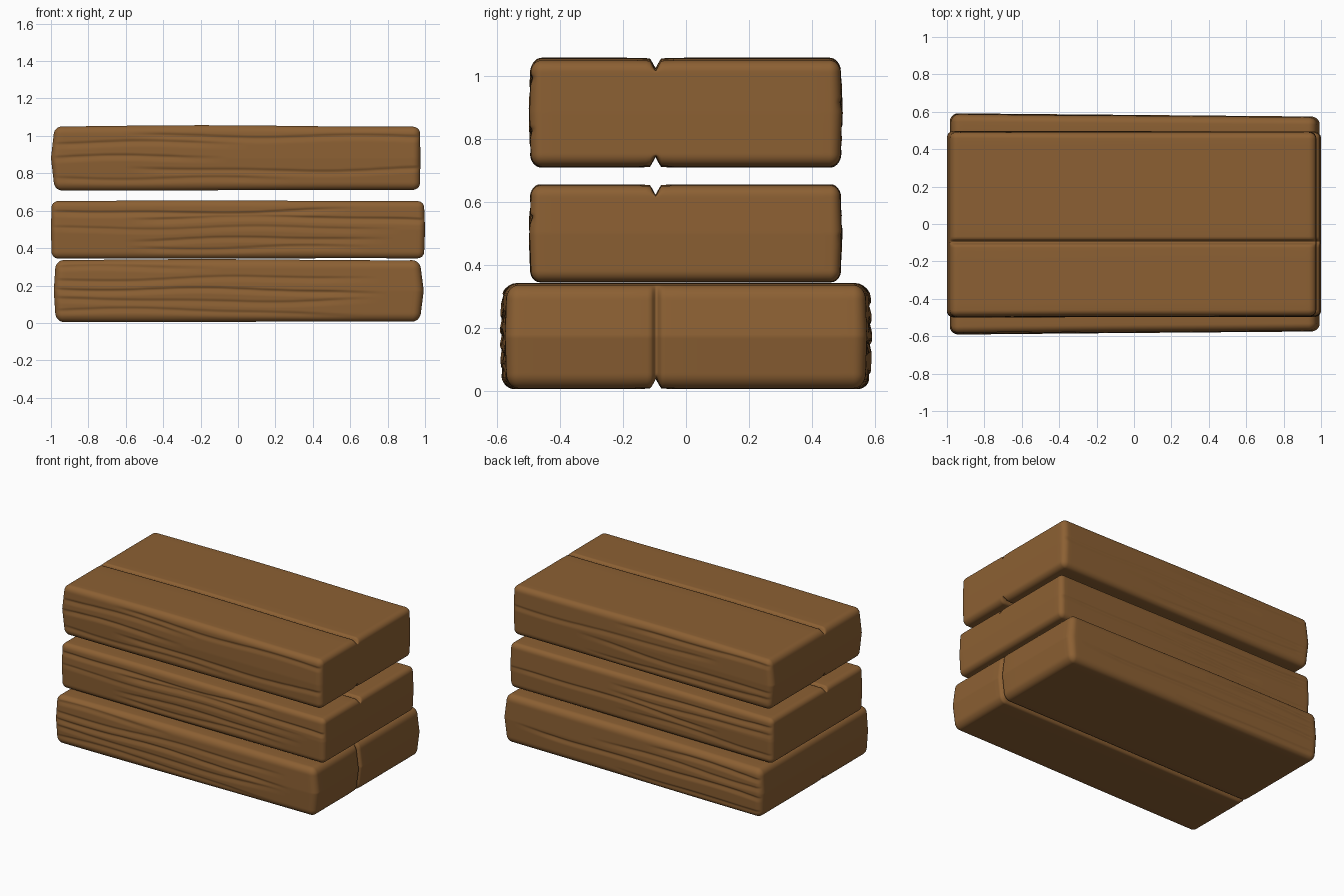
import bpy, math, random

if "Cube" in bpy.data.objects:
    bpy.data.objects.remove(bpy.data.objects["Cube"])

random.seed(4)
wood = bpy.data.materials.new("brown wood")
wood.diffuse_color = (0.262, 0.117, 0.033, 1)
wood.use_nodes = True
wood.node_tree.nodes["Principled BSDF"].inputs["Base Color"].default_value = wood.diffuse_color
SEAM = -0.097


def cuts(lo, hi, r, n, seam=False):
    """Grid lines along one axis: fine at rounded edges and at the seam."""
    c = [lo + r * i / 5 for i in range(5)] + [hi - r * i / 5 for i in range(5)]
    c += [lo + r + (hi - lo - 2 * r) * i / n for i in range(n + 1)]
    if seam:
        c = [v for v in c if abs(v - SEAM) > 0.035]
        c += [SEAM + d for d in (-.03, -.018, -.012, -.006, 0, .006, .012, .018, .03)]
    return sorted(c)


def make_grain(z0, z1, count):
    """Random wavy grain lines: base height, start, end, phase, depth, slope."""
    out = []
    for i in range(count):
        z = z0 + (z1 - z0) * (i + 0.5 + random.uniform(-.2, .2)) / count
        a = random.choice((-1.1, -1.1, -0.6))
        b = a + random.uniform(0.9, 2.1)
        out.append((z, a, b, random.uniform(0, 6), random.uniform(.005, .009),
                    random.uniform(-.015, .015)))
    return out


def grain_depth(lines, x, z):
    depth = 0
    for zc, a, b, ph, dep, sl in lines:
        c = zc + sl * x + 0.009 * math.sin(3.2 * x + ph) + 0.004 * math.sin(7 * x + 2 * ph)
        fade = max(0, min(1, (x - a) / .2, (b - x) / .3))
        d = z - c
        # sharp on the upper side, soft slope below
        p = max(0, 1 - (d / .009 if d > 0 else -d / .028))
        depth = max(depth, dep * fade * p)
    return depth


def slab(name, lo, hi, r, seam_top, seam_bottom, seam_end, bulge, taper, wave):
    axes = [cuts(lo[0], hi[0], r, 90), cuts(lo[1], hi[1], r, 24, True),
            cuts(lo[2], hi[2], r, 38)]
    mid = [(a + b) / 2 for a, b in zip(lo, hi)]
    half_z = (hi[2] - lo[2]) / 2
    grains = {-1: make_grain(lo[2] + .03, hi[2] - .02, 5),
              1: make_grain(lo[2] + .03, hi[2] - .02, 4)}
    verts, faces, index = [], [], {}

    def shape(p):
        # round the box edges
        core = [max(l + r, min(h - r, v)) for v, l, h in zip(p, lo, hi)]
        d = [v - c for v, c in zip(p, core)]
        m = math.sqrt(sum(v * v for v in d))
        n = [v / m for v in d]
        x, y, z = [c + v * r for c, v in zip(core, n)]
        # seam groove between the two boards
        g = max(0, 1 - abs(y - SEAM) / .017) * .03
        dip = max(0, 1 - abs(y - SEAM) / .06) * .003
        dz = 0
        if (n[2] > 0 and seam_top) or (n[2] < 0 and seam_bottom):
            dz = -n[2] * (g + dip)
        dx = -n[0] * (g * .7 + dip) if n[0] > 0 and seam_end else 0
        # grain carved into the long sides
        s = 1 if n[1] > 0 else -1
        dy = 0
        if abs(n[1]) > .5:
            dy = -s * grain_depth(grains[s], x, z) * (abs(n[1]) - .5) * 2
        # hand-cut unevenness
        t = abs(z - mid[2]) / half_z
        end = x / 1.0
        if abs(end) > .8:
            k = (abs(end) - .8) / .2
            dx -= math.copysign(k * bulge[1 if x > 0 else 0] * t, x)
        dy -= y * taper * (x + 1) / 2 + s * .006 * t * abs(n[1])
        if n[2] > 0:
            dz += wave * n[2] * math.cos(3.1 * x + .6)
        else:
            dz -= .5 * wave * n[2] * math.sin(2.6 * x)
        return (x + dx, y + dy, z + dz)

    def vid(p):
        key = tuple(round(v, 5) for v in p)
        if key not in index:
            index[key] = len(verts)
            verts.append(shape(p))
        return index[key]

    # six gridded sides sharing their border vertices
    for ax in range(3):
        u, v = (ax + 1) % 3, (ax + 2) % 3
        for side in (0, 1):
            grid = []
            for a in axes[u]:
                row = []
                for b in axes[v]:
                    p = [0, 0, 0]
                    p[ax], p[u], p[v] = (hi if side else lo)[ax], a, b
                    row.append(vid(p))
                grid.append(row)
            for i in range(len(grid) - 1):
                for j in range(len(grid[0]) - 1):
                    f = (grid[i][j], grid[i + 1][j], grid[i + 1][j + 1], grid[i][j + 1])
                    faces.append(f if side else f[::-1])

    me = bpy.data.meshes.new(name)
    me.from_pydata(verts, [], faces)
    me.materials.append(wood)
    me.polygons.foreach_set("use_smooth", [True] * len(me.polygons))
    me.update()
    ob = bpy.data.objects.new(name, me)
    bpy.context.collection.objects.link(ob)
    return ob


# three stacked plank slabs
slab("bottom_plank", (-.985, -.592, .006), (.993, .592, .338), .045,
     False, True, True, (.012, .022), .03, .003)
slab("middle_plank", (-1, -.5, .345), (1, .497, .653), .035,
     True, False, False, (.004, .006), .006, .002)
slab("top_plank", (-1, -.5, .71), (.975, .498, 1.053), .04,
     True, True, False, (.02, .002), .006, .004)
